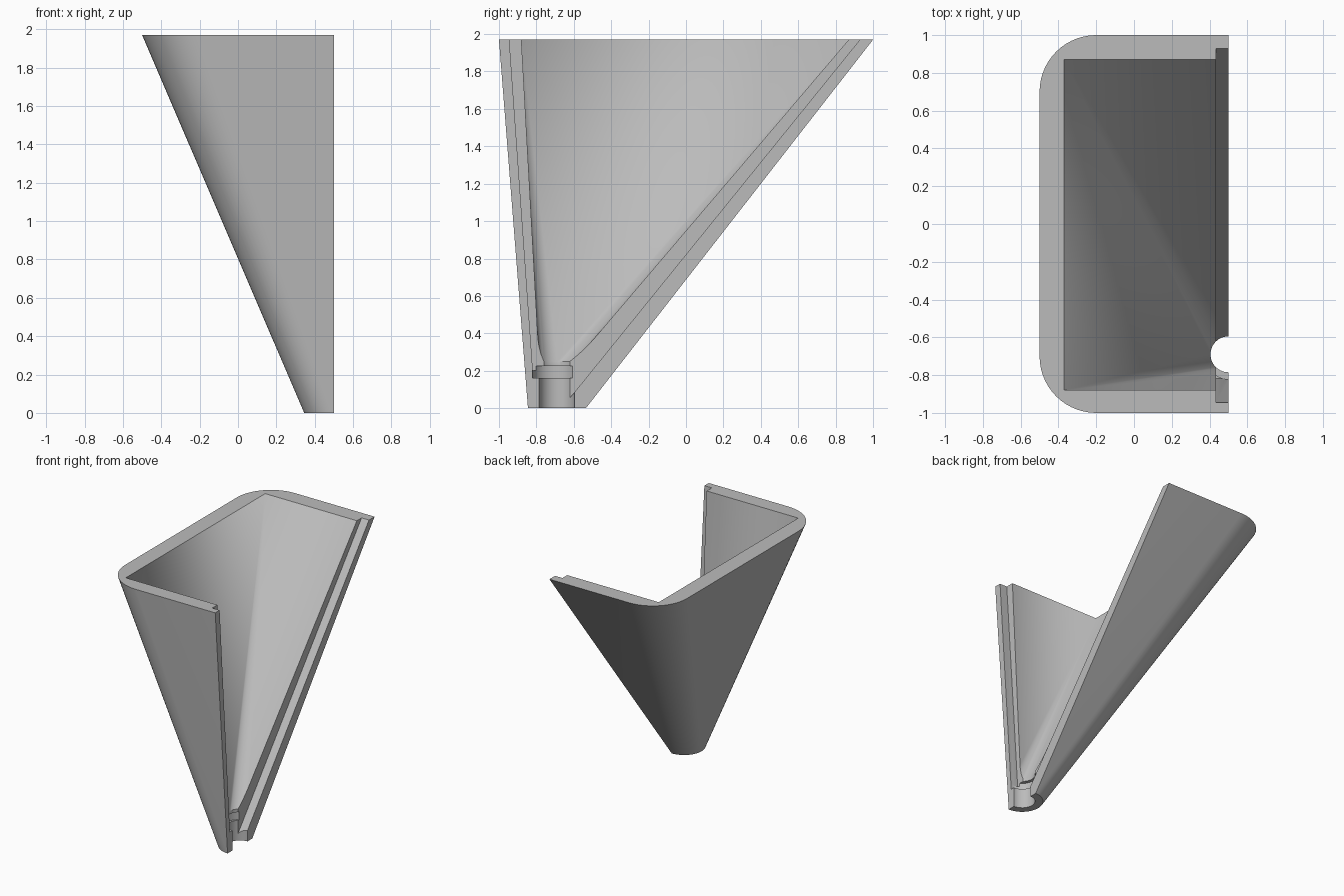
import bpy, bmesh
from math import pi, sin, cos, radians

cube = bpy.data.objects.get("Cube")
if cube:
    bpy.data.objects.remove(cube, do_unlink=True)

TOP, CUT, SEG = 1.97, 0.5, 14
OUTLET_Y = -0.69

grey = bpy.data.materials.new("plain_grey")
grey.use_nodes = True
grey.diffuse_color = (0.5, 0.5, 0.5, 1)
grey.node_tree.nodes["Principled BSDF"].inputs["Base Color"].default_value = (0.5, 0.5, 0.5, 1)


def finish(name, bm):
    bmesh.ops.remove_doubles(bm, verts=bm.verts, dist=1e-5)
    bmesh.ops.recalc_face_normals(bm, faces=bm.faces)
    mesh = bpy.data.meshes.new(name)
    bm.to_mesh(mesh)
    bm.free()
    mesh.materials.append(grey)
    obj = bpy.data.objects.new(name, mesh)
    bpy.context.collection.objects.link(obj)
    return obj


def ring(z, x, y_front, y_back, r, x_end):
    """U-shaped outline: two quarter arcs about the corner centres, open end at x_end."""
    pts = [(x_end, y_front - r, z)]
    for yc, start in ((y_front, 0), (y_back, pi / 2)):
        for i in range(SEG + 1):
            a = start + i * pi / 2 / SEG
            pts.append((x - r * sin(a), yc - r * cos(a), z))
    return pts + [(x_end, y_back + r, z)]


def loft(name, rings):
    bm = bmesh.new()
    rows = [[bm.verts.new(p) for p in ring(*r)] for r in rings]
    n = len(rows[0])
    for a, b in zip(rows, rows[1:]):
        for i in range(n):
            j = (i + 1) % n
            bm.faces.new((a[i], a[j], b[j], b[i]))
    bm.faces.new(rows[0])
    bm.faces.new(rows[-1])
    return finish(name, bm)


# Outer shell: half disc at the foot to a half rounded rectangle at the rim
hopper = loft("hopper_half", [
    (0, CUT, OUTLET_Y, OUTLET_Y, 0.155, CUT),
    (TOP, -0.2, -0.7, 0.7, 0.3, CUT)])

# Cavity: round outlet bore opening into a square-cornered mouth
cavity = loft("cavity_cutter", [
    (-0.1, CUT, OUTLET_Y, OUTLET_Y, 0.095, 0.7),
    (0.25, CUT, OUTLET_Y, OUTLET_Y, 0.095, 0.7),
    (TOP, -0.37, -0.88, 0.87, 0, 0.7),
    (2.1, -0.37, -0.88, 0.87, 0, 0.7)])

# Ring groove around the outlet
groove = loft("groove_cutter", [
    (z, CUT, -0.704, -0.704, 0.117, 0.7) for z in (0.16, 0.225)])

# Stepped lip along the inner side of the open edges
bm = bmesh.new()
profile = [(-0.954, 2.1), (-0.819, 0.2), (-0.74, 0.2), (-0.69, 0), (-0.665, 0), (1.035, 2.1)]
face = bm.faces.new([bm.verts.new((0.435, y, z)) for y, z in profile])
side = bmesh.ops.extrude_face_region(bm, geom=[face])["geom"]
bmesh.ops.translate(bm, vec=(0.3, 0, 0), verts=[v for v in side if isinstance(v, bmesh.types.BMVert)])
lip = finish("lip_cutter", bm)

# Carve the shell
bpy.context.view_layer.objects.active = hopper
for cutter in (cavity, lip, groove):
    cutter.hide_render = True
    mod = hopper.modifiers.new(cutter.name, 'BOOLEAN')
    mod.operation = 'DIFFERENCE'
    mod.solver = 'EXACT'
    mod.object = cutter
    bpy.ops.object.modifier_apply(modifier=mod.name)
    bpy.data.objects.remove(cutter, do_unlink=True)

bpy.ops.object.select_all(action='DESELECT')
hopper.select_set(True)
bpy.ops.object.shade_smooth_by_angle(angle=radians(30))
